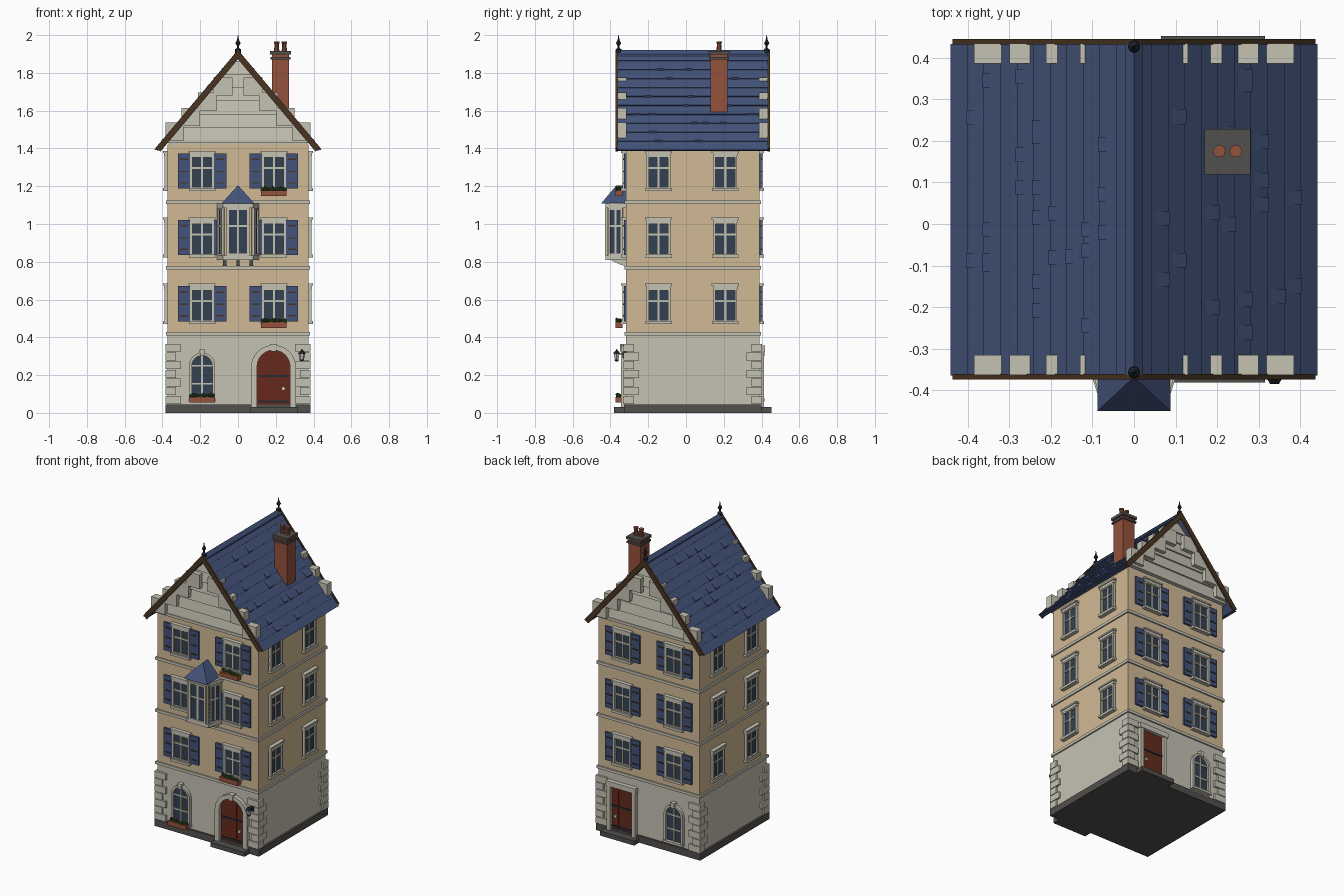
import bpy, bmesh, math, random
from mathutils import Vector, Matrix

if "Cube" in bpy.data.objects:
    bpy.data.objects.remove(bpy.data.objects["Cube"])

random.seed(4)
COLOURS = {
    "cream_plaster": (0.64, 0.49, 0.30), "pale_stone": (0.56, 0.54, 0.45),
    "slate_blue": (0.055, 0.085, 0.19), "dark_glass": (0.032, 0.052, 0.085),
    "brown_timber": (0.065, 0.034, 0.015), "brick": (0.30, 0.085, 0.045),
    "door_red": (0.14, 0.022, 0.012), "grey_stone": (0.085, 0.08, 0.075),
    "leaf_green": (0.03, 0.09, 0.02), "dark_iron": (0.018, 0.024, 0.035)}
MATS = {}
for n, c in COLOURS.items():
    MATS[n] = bpy.data.materials.new(n)
    MATS[n].diffuse_color = (*c, 1)

parts = {}


def part(name, mat):
    return parts.setdefault(name, (bmesh.new(), mat))[0]


# Wall frames: u along the wall, d outwards, z up
WX, Y0, Y1 = 0.372, -0.317, 0.388
FRONT = lambda u, d, z: (u, Y0 - d, z)
BACK = lambda u, d, z: (u, Y1 + d, z)
RIGHT = lambda u, d, z: (WX + d, u, z)
LEFT = lambda u, d, z: (-WX - d, u, z)
WORLD = lambda u, d, z: (u, d, z)


def prism(bm, F, pts, d0, d1):
    """Extrude a (u, z) outline from depth d0 to d1 (number or function of z)."""
    far = d1 if callable(d1) else (lambda z: d1)
    a = [bm.verts.new(F(u, d0, z)) for u, z in pts]
    b = [bm.verts.new(F(u, far(z), z)) for u, z in pts]
    bm.faces.new(a)
    bm.faces.new(b)
    for i in range(len(pts)):
        j = (i + 1) % len(pts)
        bm.faces.new((a[i], a[j], b[j], b[i]))


def box(bm, F, u0, u1, d0, d1, z0, z1):
    prism(bm, F, [(u0, z0), (u1, z0), (u1, z1), (u0, z1)], d0, d1)


def arch(u, w, z0, zs, n=12):
    """Round-headed outline of half width w, springing at zs."""
    return [(u + w, z0)] + [(u + w * math.cos(math.pi * i / n), zs + w * math.sin(math.pi * i / n))
                            for i in range(n + 1)] + [(u - w, z0)]


def lathe(bm, x, y, rings, n=8):
    """Stack of (radius, z) rings turned about a vertical axis."""
    loops = [[bm.verts.new((x + r * math.cos(2 * math.pi * k / n), y + r * math.sin(2 * math.pi * k / n), z))
              for k in range(n)] for r, z in rings]
    for a, b in zip(loops, loops[1:]):
        for k in range(n):
            bm.faces.new((a[k], a[(k + 1) % n], b[(k + 1) % n], b[k]))
    bm.faces.new(loops[0])
    bm.faces.new(loops[-1])


# Body: plinth, stone ground floor, plastered storeys, string courses
box(part("plinth", "grey_stone"), WORLD, -0.384, 0.384, Y0 - 0.012, Y1 + 0.012, 0, 0.045)
box(part("ground_floor", "pale_stone"), WORLD, -WX, WX, Y0, Y1, 0.045, 0.42)
box(part("upper_walls", "cream_plaster"), WORLD, -WX, WX, Y0, Y1, 0.42, 1.42)
for z in (0.42, 0.768, 1.115):
    box(part("string_courses", "pale_stone"), WORLD, -WX - 0.009, WX + 0.009, Y0 - 0.009, Y1 + 0.009, z - 0.009, z + 0.009)

# Corner quoins, alternating long and short
for i in range(7):
    z, lx, ly = 0.048 + i * 0.046, *((0.083, 0.055) if i % 2 == 0 else (0.055, 0.083))
    for sx in (-1, 1):
        for y, sy in ((Y0, -1), (Y1, 1)):
            box(part("quoins", "pale_stone"), WORLD, sx * (WX + 0.012), sx * (WX + 0.012 - lx),
                y + sy * 0.014, y + sy * (0.014 - ly), z, z + 0.042)

# Gables: lapped stone rows, cornice and stepped edge blocks
prism(part("gable_core", "pale_stone"), WORLD, [(-WX, 1.42), (WX, 1.42), (0, 1.865)], Y0, Y1)
for F in (FRONT, BACK):
    for i in range(6):
        z0 = 1.44 + i * 0.07
        z1, w = z0 + 0.07, lambda z: (1.875 - z) / 1.19
        prism(part("gable_rows", "pale_stone"), F,
              [(-w(z0), z0), (w(z0), z0), (max(w(z1), 0.005) , z1), (-max(w(z1), 0.005), z1)], -0.01,
              lambda z, z0=z0: 0.022 - 0.14 * (z - z0))
    box(part("gable_cornice", "pale_stone"), F, -0.382, 0.382, -0.01, 0.026, 1.428, 1.446)
    for xo, zt in ((0.385, 1.538), (0.30, 1.614), (0.212, 1.695), (0.13, 1.776)):
        for s in (-1, 1):
            box(part("gable_steps", "pale_stone"), F, s * (xo - 0.10), s * xo, -0.002, 0.046, zt - 0.095, zt)

# Roof: rows of slates, loose slates, bargeboards, ridge and finials
SL = 1.19
rows, half = 11, []
for i in range(rows):
    xa, xb = 0.437 * i / rows, 0.437 * (i + 1) / rows
    half += [(xa, 1.909 - SL * xa), (xb + 0.004, 1.913 - SL * xb)]
under = [(0.413, 1.387), (0, 1.878)]
outline = half + under + [(-u, z) for u, z in reversed(half[1:] + under[:1])]
# walk the outer edge left to right, then back along the underside
outline = [(-u, z) for u, z in [under[0]] + half[:0:-1]] + half + under
prism(part("roof", "slate_blue"), WORLD, outline, Y0 - 0.047, Y1 + 0.045)
for i in range(44):
    s, r, y = random.choice((-1, 1)), random.randint(1, 9), random.uniform(-0.29, 0.34)
    xb = 0.437 * (r + 1) / rows
    prism(part("loose_slates", "slate_blue"), WORLD,
          [(s * (xb - 0.028), 1.912 - SL * (xb - 0.028)), (s * (xb + 0.007), 1.917 - SL * xb),
           (s * xb, 1.902 - SL * xb)], y, y + 0.035)
barge = [(-0.41, 1.384), (-0.437, 1.402), (0, 1.922), (0.437, 1.402), (0.41, 1.384), (0, 1.872)]
for F in (FRONT, BACK):
    prism(part("bargeboards", "brown_timber"), F, barge, 0.044, 0.057)
prism(part("ridge_cap", "slate_blue"), WORLD, [(-0.02, 1.888), (-0.02, 1.899), (0, 1.922), (0.02, 1.899), (0.02, 1.888)],
      Y0 - 0.046, Y1 + 0.044)
for y in (-0.357, 0.427):
    lathe(part("finials", "dark_iron"), 0, y, [(0.015, 1.90), (0.015, 1.925), (0.005, 1.932), (0.005, 1.943),
                                              (0.014, 1.957), (0.005, 1.975), (0.001, 2.0)])

# Chimney with cap bands and two pots
box(part("chimney", "brick"), WORLD, 0.18, 0.27, 0.129, 0.219, 1.58, 1.905)
for z0, z1, o in ((1.872, 1.884, 0.008), (1.897, 1.915, 0.01)):
    box(part("chimney_cap", "grey_stone"), WORLD, 0.18 - o, 0.27 + o, 0.129 - o, 0.219 + o, z0, z1)
for x in (0.205, 0.245):
    lathe(part("chimney_pots", "brick"), x, 0.175, [(0.014, 1.91), (0.012, 1.955), (0.015, 1.957), (0.015, 1.967)], 10)


# Windows, shutters and flower boxes
def casement(F, u, w, z0, z1, jamb, d=0.018):
    fr = part("window_frames", "pale_stone")
    box(part("window_glass", "dark_glass"), F, u - w, u + w, -0.003, 0.005, z0, z1)
    for s in (-1, 1):
        box(fr, F, u + s * (w - jamb), u + s * w, -0.002, d, z0, z1)
    zm = z0 + 0.62 * (z1 - z0)
    box(fr, F, u - 0.006, u + 0.006, -0.002, d * 0.7, z0, z1)
    box(fr, F, u - w, u + w, -0.002, d * 0.65, zm - 0.005, zm + 0.005)
    box(fr, F, u - w, u + w, -0.002, d, z1 - 0.012, z1)
    box(fr, F, u - w, u + w, -0.002, d, z0, z0 + 0.01)


def window(F, u, z, shutters):
    casement(F, u, 0.063, z + 0.012, z + 0.19, 0.012)
    trim = part("sills_and_lintels", "pale_stone")
    box(trim, F, u - 0.07, u + 0.07, -0.002, 0.026, z, z + 0.016)
    box(trim, F, u - 0.066, u + 0.066, -0.002, 0.02, z + 0.186, z + 0.203)
    box(trim, F, u - 0.072, u + 0.072, -0.002, 0.026, z + 0.203, z + 0.213)
    for s in (-1, 1) if shutters else ():
        a, b = u + s * 0.064, u + s * 0.128
        box(part("shutters", "slate_blue"), F, a, b, -0.002, 0.012, z + 0.014, z + 0.2)
        for k in (0.04, 0.10, 0.165):
            box(part("shutter_battens", "brown_timber"), F, a + s * 0.012, b - s * 0.012, 0.01, 0.016, z + k, z + k + 0.007)


def flower_box(u, z):
    box(part("flower_boxes", "brick"), FRONT, u - 0.067, u + 0.067, 0.018, 0.055, z, z + 0.03)
    for i in range(12):
        p = FRONT(u - 0.058 + i * 0.0105, random.uniform(0.027, 0.047), z + 0.033 + random.uniform(0, 0.008))
        bmesh.ops.create_icosphere(part("foliage", "leaf_green"), subdivisions=1, radius=0.011, matrix=Matrix.Translation(p))
        if i % 4 == 1:
            q = Matrix.Translation(Vector(p) + Vector((0, -0.007, 0.009)))
            bmesh.ops.create_icosphere(part("blossoms", "door_red"), subdivisions=1, radius=0.005, matrix=q)


for z in (0.471, 0.822, 1.174):
    for F in (FRONT, BACK):
        for u in (-0.19, 0.19):
            window(F, u, z, True)
    for F in (LEFT, RIGHT):
        for u in (-0.145, 0.208):
            window(F, u, z, False)
for u, z in ((0.19, 1.148), (0.19, 0.45), (-0.19, 0.055)):
    flower_box(u, z)

# Round-headed ground floor windows
for F in (FRONT, BACK):
    st = part("arched_window_surrounds", "pale_stone")
    prism(part("arched_glass", "dark_glass"), F, arch(-0.19, 0.056, 0.07, 0.25), -0.002, 0.006)
    prism(st, F, arch(-0.19, 0.069, 0.07, 0.25) + arch(-0.19, 0.054, 0.07, 0.25)[::-1], -0.002, 0.02)
    box(st, F, -0.262, -0.118, -0.002, 0.027, 0.06, 0.075)
    box(st, F, -0.196, -0.184, 0, 0.013, 0.07, 0.305)
    for z in (0.15, 0.245):
        box(st, F, -0.245, -0.135, 0, 0.012, z, z + 0.009)
    prism(st, F, [(-0.2, 0.3), (-0.18, 0.3), (-0.175, 0.336), (-0.205, 0.336)], 0, 0.028)

# Doors: arched at the front, square at the back, each with a step
sur = part("door_surrounds", "pale_stone")
prism(part("front_door", "door_red"), FRONT, arch(0.188, 0.09, 0.03, 0.245, 16), -0.002, 0.008)
prism(sur, FRONT, arch(0.188, 0.119, 0.03, 0.24, 16) + arch(0.188, 0.087, 0.03, 0.245, 16)[::-1], -0.002, 0.026)
prism(sur, FRONT, [(0.175, 0.325), (0.201, 0.325), (0.207, 0.366), (0.169, 0.366)], 0, 0.032)
box(part("back_door", "door_red"), BACK, 0.11, 0.27, -0.002, 0.008, 0.03, 0.335)
for s in (-1, 1):
    box(sur, BACK, 0.19 + s * 0.078, 0.19 + s * 0.104, -0.002, 0.026, 0.03, 0.33)
box(sur, BACK, 0.08, 0.30, -0.002, 0.03, 0.325, 0.358)
for F, top in ((FRONT, 0.30), (BACK, 0.325)):
    box(part("door_steps", "grey_stone"), F, 0.065, 0.315, 0, 0.064, 0, 0.03)
    for k in (-0.055, -0.028, 0, 0.028, 0.055):
        box(part("plank_joints", "brown_timber"), F, 0.189 + k, 0.191 + k, 0.006, 0.0095, 0.035, top)
    for z in (0.06, 0.195):
        box(part("door_straps", "dark_iron"), F, 0.112, 0.268, 0.006, 0.013, z - 0.005, z + 0.005)
    ring = [(0.24 + 0.011 * math.cos(a * math.pi / 5), 0.128 + 0.011 * math.sin(a * math.pi / 5)) for a in range(10)]
    prism(part("door_handles", "pale_stone"), F, ring, 0.006, 0.016)

# Oriel: canted box on brackets with a hipped roof
BF, BW, FW = -0.418, 0.106, 0.072


def canted(name, mat, grow, z0, z1):
    bm = part(name, mat)
    pts = [(-BW - grow, Y0 + 0.01), (BW + grow, Y0 + 0.01), (FW + grow, BF - grow), (-FW - grow, BF - grow)]
    prism(bm, lambda u, d, v: (u, v, d), pts, z0, z1)


canted("oriel_body", "cream_plaster", 0, 0.82, 1.10)
canted("oriel_base", "pale_stone", 0.008, 0.81, 0.832)
canted("oriel_cornice", "pale_stone", 0.008, 1.085, 1.11)
casement(lambda u, d, z: (u, BF - d, z), 0, 0.062, 0.834, 1.085, 0.014, 0.012)
for s in (-1, 1):
    a, b = Vector((s * FW, BF, 0)), Vector((s * BW, Y0, 0))
    t, m = (b - a).normalized(), (a + b) / 2
    nrm = Vector((s * t.y * s, -t.x, 0)) if s * t.y > 0 and s > 0 else Vector((-t.y, t.x, 0))
    casement(lambda u, d, z: m + t * u + nrm * d + Vector((0, 0, z)), -0.004, 0.04, 0.834, 1.085, 0.011, 0.012)
for u in (-0.07, 0, 0.07):
    prism(part("oriel_brackets", "pale_stone"), lambda y, d, z: (u + d, y, z),
          [(Y0 + 0.005, 0.775), (Y0 - 0.03, 0.785), (Y0 - 0.085, 0.812), (Y0 + 0.005, 0.812)], -0.009, 0.009)
bm = part("oriel_roof", "slate_blue")
base = [bm.verts.new(p) for p in ((-0.088, Y0, 1.108), (0.088, Y0, 1.108), (0.088, -0.45, 1.108), (-0.088, -0.45, 1.108))]
top = [bm.verts.new((0, y, 1.205)) for y in (Y0, -0.368)]
for f in ((base[0], base[1], base[2], base[3]), (base[1], base[0], top[0]), (base[2], base[1], top[0], top[1]),
          (base[3], base[2], top[1]), (base[0], base[3], top[1], top[0])):
    bm.faces.new(f)

# Wall lantern beside the front door
iron = part("lantern_iron", "dark_iron")
box(iron, FRONT, 0.334, 0.342, 0, 0.05, 0.308, 0.314)
box(iron, FRONT, 0.326, 0.35, 0, 0.018, 0.29, 0.325)
lathe(iron, 0.338, -0.367, [(0.021, 0.312), (0.019, 0.318), (0.005, 0.332), (0.002, 0.338)], 6)
lathe(iron, 0.338, -0.367, [(0.006, 0.272), (0.012, 0.278), (0.012, 0.283)], 6)
lathe(part("lantern_glass", "pale_stone"), 0.338, -0.367, [(0.011, 0.283), (0.017, 0.312)], 6)

# Turn every part into an object
for name, (bm, mat) in parts.items():
    bmesh.ops.recalc_face_normals(bm, faces=bm.faces)
    me = bpy.data.meshes.new(name)
    bm.to_mesh(me)
    bm.free()
    me.materials.append(MATS[mat])
    bpy.context.collection.objects.link(bpy.data.objects.new(name, me))

for m in bpy.data.materials:
    if m.users and not m.is_grease_pencil:
        m.use_nodes = True
        m.node_tree.nodes["Principled BSDF"].inputs["Base Color"].default_value = m.diffuse_color
